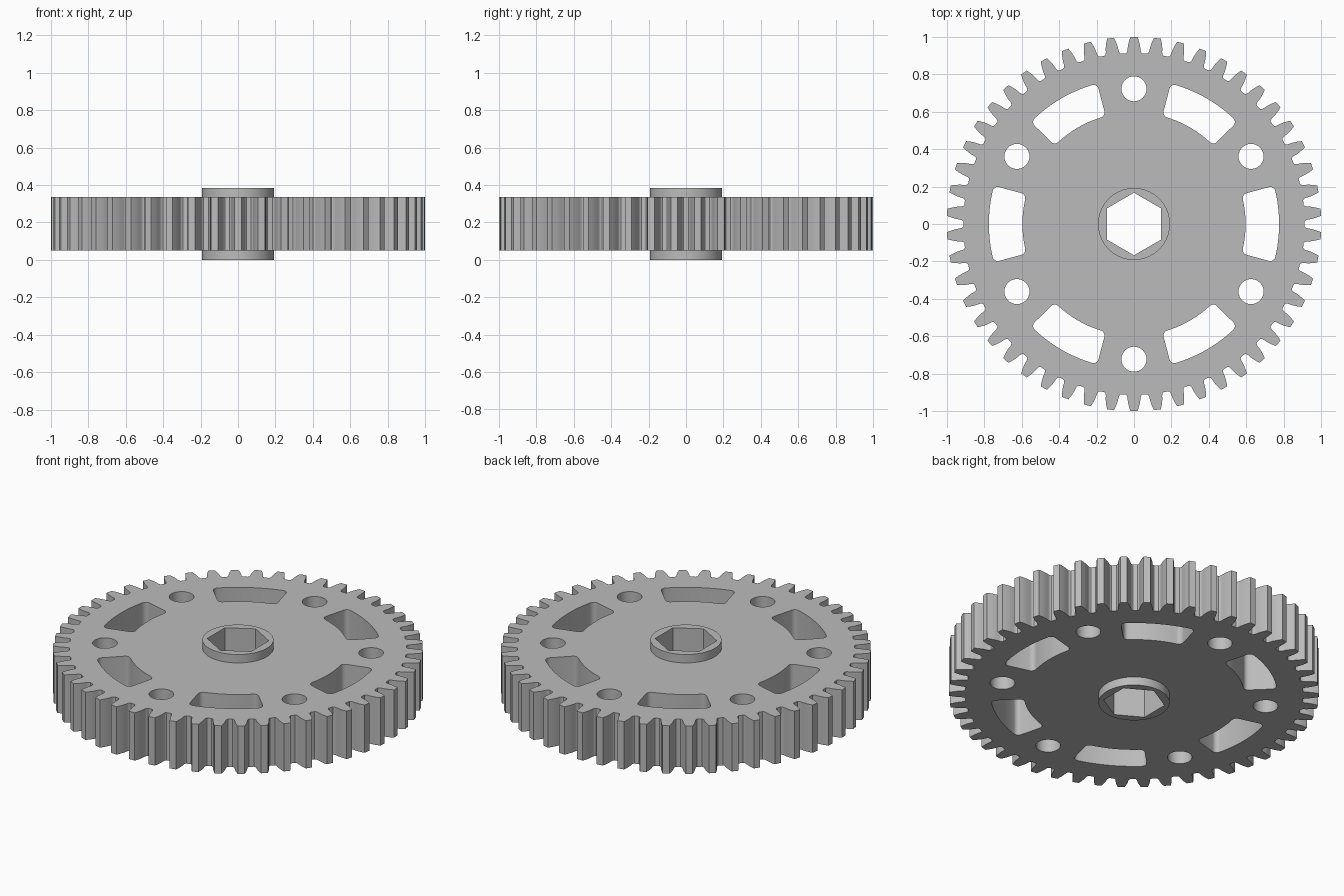
import bpy, bmesh
from math import sin, cos, tan, asin, acos, pi, radians

if "Cube" in bpy.data.objects:
    bpy.data.objects.remove(bpy.data.objects["Cube"])

TEETH = 50
TIP_R, PITCH_R, ROOT_R = 1.0, 0.9615, 0.912
BASE_R = PITCH_R * cos(radians(14.5))
HUB_R, HUB_TOP = 0.192, 0.385
PLATE_LOW, PLATE_HIGH = 0.05, 0.335

grey = bpy.data.materials.new("plain grey")
grey.use_nodes = True
grey.diffuse_color = (0.5, 0.5, 0.5, 1)
grey.node_tree.nodes["Principled BSDF"].inputs["Base Color"].default_value = (0.5, 0.5, 0.5, 1)


def polar(r, a, centre=(0, 0)):
    return (centre[0] + r * cos(a), centre[1] + r * sin(a))


def circle(r, sides, centre=(0, 0), start=0.0):
    return [polar(r, start + 2 * pi * i / sides, centre) for i in range(sides)]


def arc(r, a, b, steps, centre=(0, 0)):
    return [polar(r, a + (b - a) * i / steps, centre) for i in range(steps + 1)]


def involute(r):
    p = acos(min(1, BASE_R / r))
    return tan(p) - p


def gear_outline():
    # half tooth from root fillet to tip, as (radius, half angle)
    half = [(ROOT_R, 0.049), (ROOT_R + 0.004, 0.043), (ROOT_R + 0.011, 0.039)]
    for r in (BASE_R, 0.947, PITCH_R, 0.975, 0.99, TIP_R):
        half.append((r, pi / (2 * TEETH) + involute(PITCH_R) - involute(r)))
    points = []
    for i in range(TEETH):
        mid = pi / 2 + 2 * pi * i / TEETH
        points += [polar(r, mid - h) for r, h in half]
        points += [polar(r, mid + h) for r, h in reversed(half)]
    return points


def slot_outline(mid, inner=0.596, outer=0.775, half=radians(15.3), c=0.028):
    # curved window with radial ends and rounded corners
    oa = half - asin(c / (outer - c))
    ia = half - asin(c / (inner + c))
    points = arc(outer, mid - oa, mid + oa, 12)
    points += arc(c, mid + oa, mid + half + pi / 2, 5, polar(outer - c, mid + oa))[1:]
    points += arc(c, mid + half + pi / 2, mid + ia + pi, 5, polar(inner + c, mid + ia))
    points += arc(inner, mid + ia, mid - ia, 12)[1:]
    points += arc(c, mid - ia + pi, mid - half + 3 * pi / 2, 5, polar(inner + c, mid - ia))[1:]
    points += arc(c, mid - half - pi / 2, mid - oa, 5, polar(outer - c, mid - oa))[:-1]
    return points


def extrude_outlines(name, outlines, low, high):
    # filled flat curve with holes, thickened and turned into a clean mesh
    curve = bpy.data.curves.new(name + "_outline", 'CURVE')
    curve.dimensions = '2D'
    curve.fill_mode = 'BOTH'
    curve.extrude = (high - low) / 2
    for outline in outlines:
        spline = curve.splines.new('POLY')
        spline.points.add(len(outline) - 1)
        for point, (x, y) in zip(spline.points, outline):
            point.co = (x, y, 0, 1)
        spline.use_cyclic_u = True
    helper = bpy.data.objects.new(name + "_outline", curve)
    bpy.context.collection.objects.link(helper)
    deps = bpy.context.evaluated_depsgraph_get()
    mesh = bpy.data.meshes.new_from_object(helper.evaluated_get(deps))
    bpy.data.objects.remove(helper)
    bm = bmesh.new()
    bm.from_mesh(mesh)
    bmesh.ops.remove_doubles(bm, verts=bm.verts, dist=0.0001)
    bmesh.ops.translate(bm, verts=bm.verts, vec=(0, 0, (low + high) / 2))
    bmesh.ops.recalc_face_normals(bm, faces=bm.faces)
    bm.to_mesh(mesh)
    bm.free()
    mesh.name = name
    mesh.materials.clear()
    mesh.materials.append(grey)
    obj = bpy.data.objects.new(name, mesh)
    bpy.context.collection.objects.link(obj)
    bpy.ops.object.select_all(action='DESELECT')
    obj.select_set(True)
    bpy.context.view_layer.objects.active = obj
    bpy.ops.object.shade_smooth_by_angle(angle=radians(30))
    return obj


# toothed plate with six windows and six round holes
outlines = [gear_outline(), circle(HUB_R, 64)]
for k in range(6):
    outlines.append(slot_outline(k * pi / 3))
    outlines.append(circle(0.067, 32, polar(0.722, pi / 2 + k * pi / 3)))
extrude_outlines("toothed_plate", outlines, PLATE_LOW, PLATE_HIGH)

# hub with hexagonal bore, standing proud on both sides
extrude_outlines("hub", [circle(HUB_R, 64), circle(0.167, 6, start=pi / 2)], 0, HUB_TOP)
